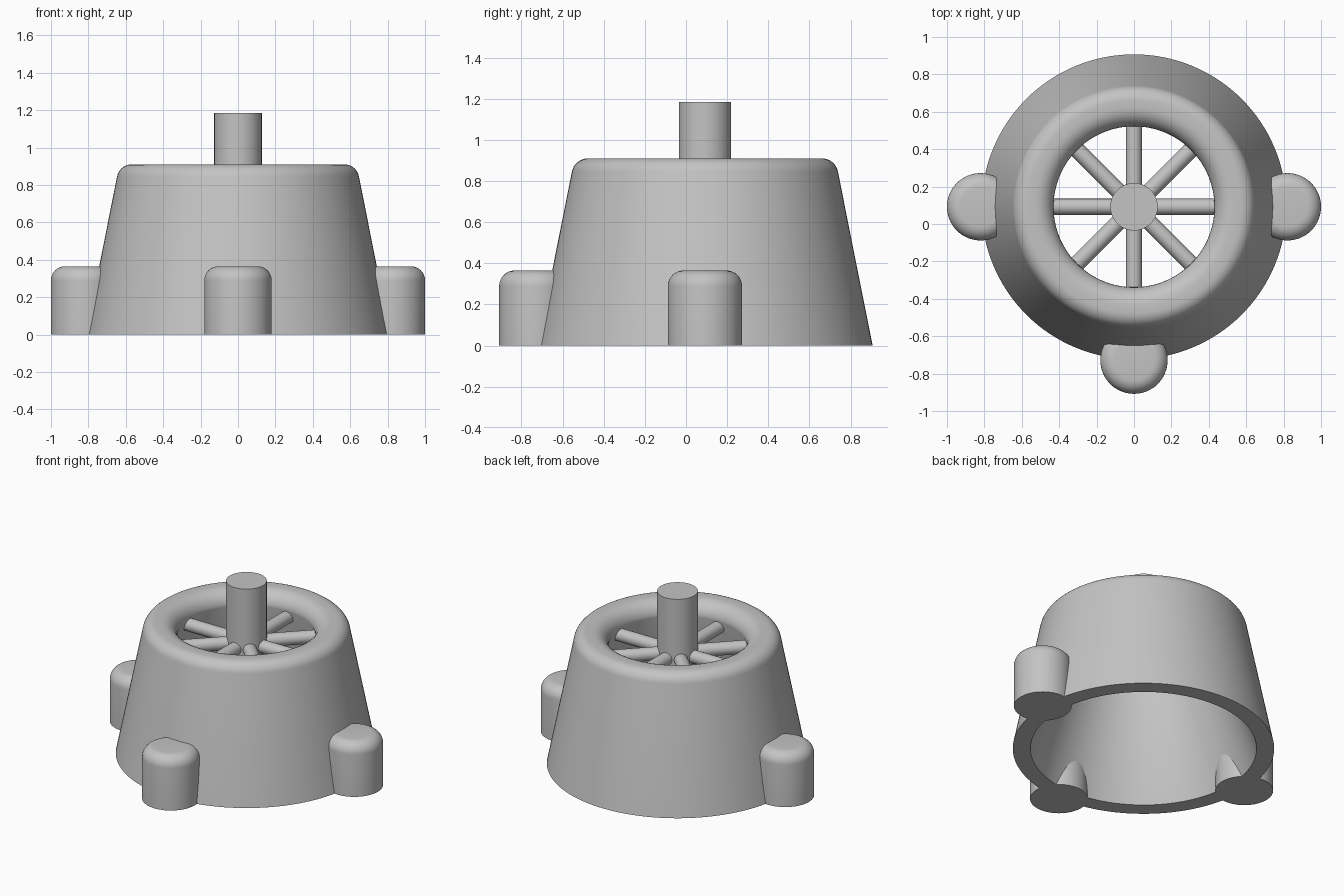
import bpy, bmesh, math
from mathutils import Matrix, Vector

cube = bpy.data.objects.get("Cube")
if cube:
    bpy.data.objects.remove(cube, do_unlink=True)

CENTRE = Vector((0, 0.092, 0))

grey = bpy.data.materials.new("plain grey")
grey.use_nodes = True
colour = (0.55, 0.55, 0.55, 1)
grey.diffuse_color = colour
grey.node_tree.nodes["Principled BSDF"].inputs["Base Color"].default_value = colour


def arc(cx, cz, r, start, end, steps=8):
    """Profile points along a circular arc, angles in degrees."""
    angles = [math.radians(start + (end - start) * i / steps) for i in range(steps + 1)]
    return [(cx + r * math.cos(a), cz + r * math.sin(a)) for a in angles]


def lathe(name, profile, location, segments, closed=False, matrix=Matrix()):
    """Revolve a (radius, height) profile around z."""
    bm = bmesh.new()
    verts = [bm.verts.new((r, 0, z)) for r, z in profile]
    edges = [bm.edges.new(pair) for pair in zip(verts, verts[1:])]
    if closed:
        edges.append(bm.edges.new((verts[-1], verts[0])))
    bmesh.ops.spin(bm, geom=verts + edges, cent=(0, 0, 0), axis=(0, 0, 1),
                   angle=math.tau, steps=segments, use_merge=True)
    bmesh.ops.remove_doubles(bm, verts=bm.verts, dist=1e-5)
    bmesh.ops.recalc_face_normals(bm, faces=bm.faces)
    bm.transform(matrix)
    mesh = bpy.data.meshes.new(name)
    bm.to_mesh(mesh)
    bm.free()
    mesh.materials.append(grey)
    obj = bpy.data.objects.new(name, mesh)
    obj.location = location
    bpy.context.collection.objects.link(obj)
    bpy.ops.object.select_all(action="DESELECT")
    obj.select_set(True)
    bpy.context.view_layer.objects.active = obj
    bpy.ops.object.shade_smooth_by_angle(angle=math.radians(35))
    return obj


# Tapered hollow housing: rounded lip on top, inner wall flaring out to the base
housing = [(0.815, 0)]
housing += arc(0.568, 0.83, 0.08, 10, 90)
housing += arc(0.53, 0.81, 0.1, 90, 180)
housing += [(0.705, 0)]
lathe("housing", housing, CENTRE, 128, closed=True)

# Central post
lathe("post", [(0, 0.72), (0.127, 0.72), (0.127, 1.185), (0, 1.185)], CENTRE, 64)

# Eight round spokes joining the post to the inner wall
for i in range(8):
    turn = Matrix.Rotation(i * math.tau / 8, 4, "Z") @ Matrix.Rotation(math.pi / 2, 4, "Y")
    lathe(f"spoke_{i + 1}", [(0, 0.1), (0.043, 0.1), (0.043, 0.47), (0, 0.47)],
          CENTRE + Vector((0, 0, 0.765)), 32, matrix=turn)

# Three feet with rounded tops, at both sides and the front
foot = [(0, 0), (0.18, 0)] + arc(0.105, 0.29, 0.075, 0, 90) + [(0, 0.365)]
for name, x, y in (("left", 1, 0), ("right", -1, 0), ("front", 0, -1)):
    lathe(f"{name}_foot", foot, CENTRE + Vector((x, y, 0)) * 0.82, 64)
